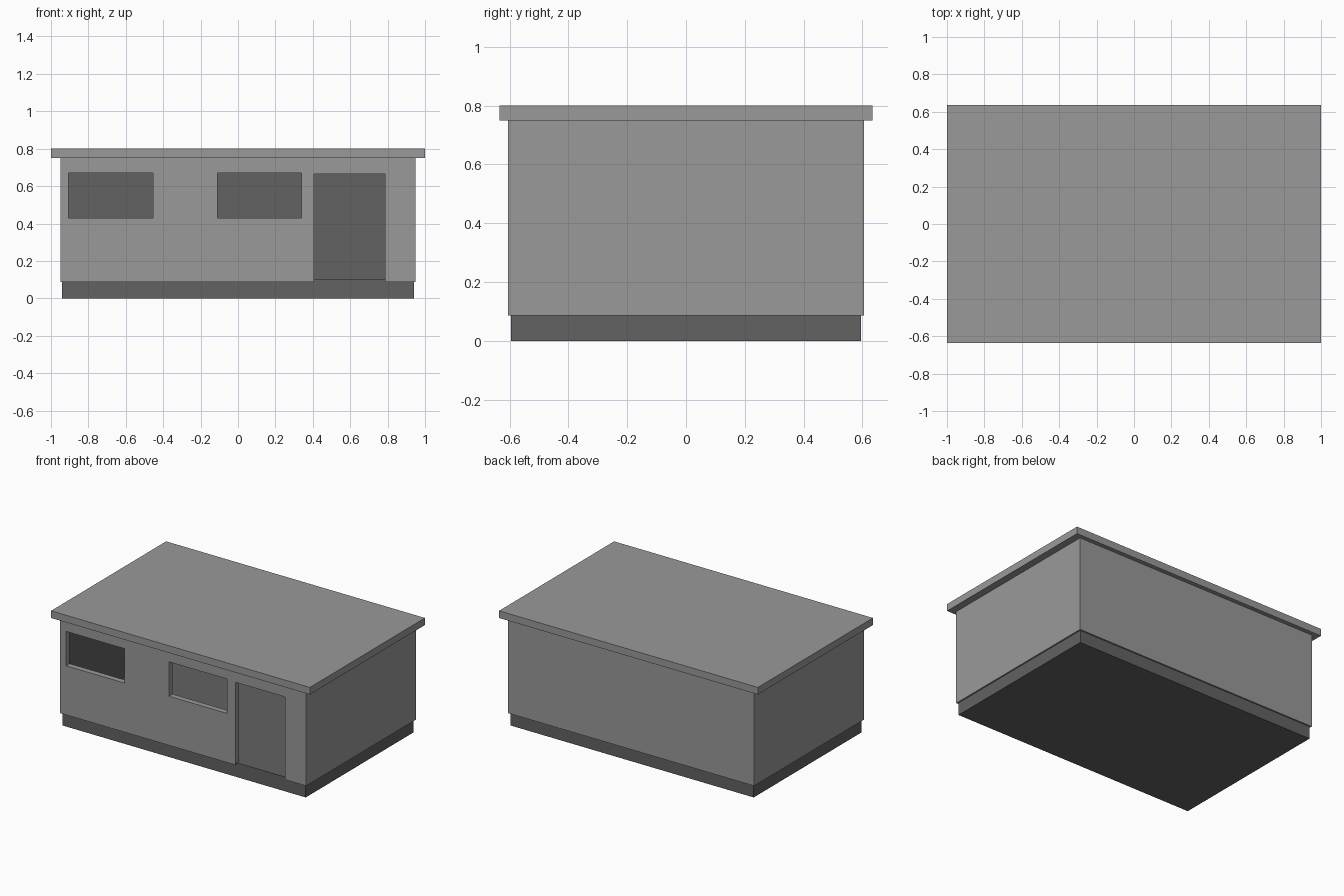
import bpy

old = bpy.data.objects.get("Cube")
if old:
    bpy.data.objects.remove(old, do_unlink=True)


def material(name, value):
    mat = bpy.data.materials.new(name)
    mat.use_nodes = True
    colour = (value, value, value, 1)
    mat.diffuse_color = colour
    mat.node_tree.nodes["Principled BSDF"].inputs["Base Color"].default_value = colour
    return mat


def box(name, x, y, z, mat=None):
    """Box spanning the given (low, high) range on each axis."""
    bpy.ops.mesh.primitive_cube_add(size=1)
    obj = bpy.context.object
    obj.name = obj.data.name = name
    for v in obj.data.vertices:
        v.co = [r[0] if c < 0 else r[1] for c, r in zip(v.co, (x, y, z))]
    if mat:
        obj.data.materials.append(mat)
    return obj


light_grey = material("light grey", 0.32)
dark_grey = material("dark grey", 0.122)

WALL_X, WALL_Y, THICK = 0.95, 0.605, 0.04
IN_X, IN_Y = WALL_X - THICK, WALL_Y - THICK

# Foundation, whose top is the floor, and the overhanging flat roof
box("foundation", (-0.94, 0.94), (-0.595, 0.595), (0, 0.1), dark_grey)
box("roof", (-1, 1), (-0.635, 0.635), (0.75, 0.8), light_grey)

# Hollow walls with two windows and a doorway in the front
walls = box("walls", (-WALL_X, WALL_X), (-WALL_Y, WALL_Y), (0.087, 0.75), light_grey)
walls.data.materials.append(dark_grey)
front = (-0.7, -0.5)
cutters = [
    box("room_cutter", (-IN_X, IN_X), (-IN_Y, IN_Y), (0, 1)),
    box("left_window_cutter", (-0.905, -0.455), front, (0.43, 0.67)),
    box("right_window_cutter", (-0.11, 0.34), front, (0.43, 0.67)),
    box("door_cutter", (0.405, 0.785), front, (0, 0.665)),
]
for cutter in cutters:
    cutter.hide_render = True
    mod = walls.modifiers.new(cutter.name, "BOOLEAN")
    mod.operation = "DIFFERENCE"
    mod.solver = "EXACT"
    mod.object = cutter
bpy.context.view_layer.objects.active = walls
for cutter in cutters:
    bpy.ops.object.modifier_apply(modifier=cutter.name)
    bpy.data.objects.remove(cutter, do_unlink=True)

# Inner wall surfaces are dark, outer faces and reveals are light
mesh = walls.data
for face in mesh.polygons:
    corners = [mesh.vertices[i].co for i in face.vertices]
    inside = all(abs(c.x) < IN_X + 0.001 and abs(c.y) < IN_Y + 0.001 for c in corners)
    face.material_index = 1 if inside else 0
